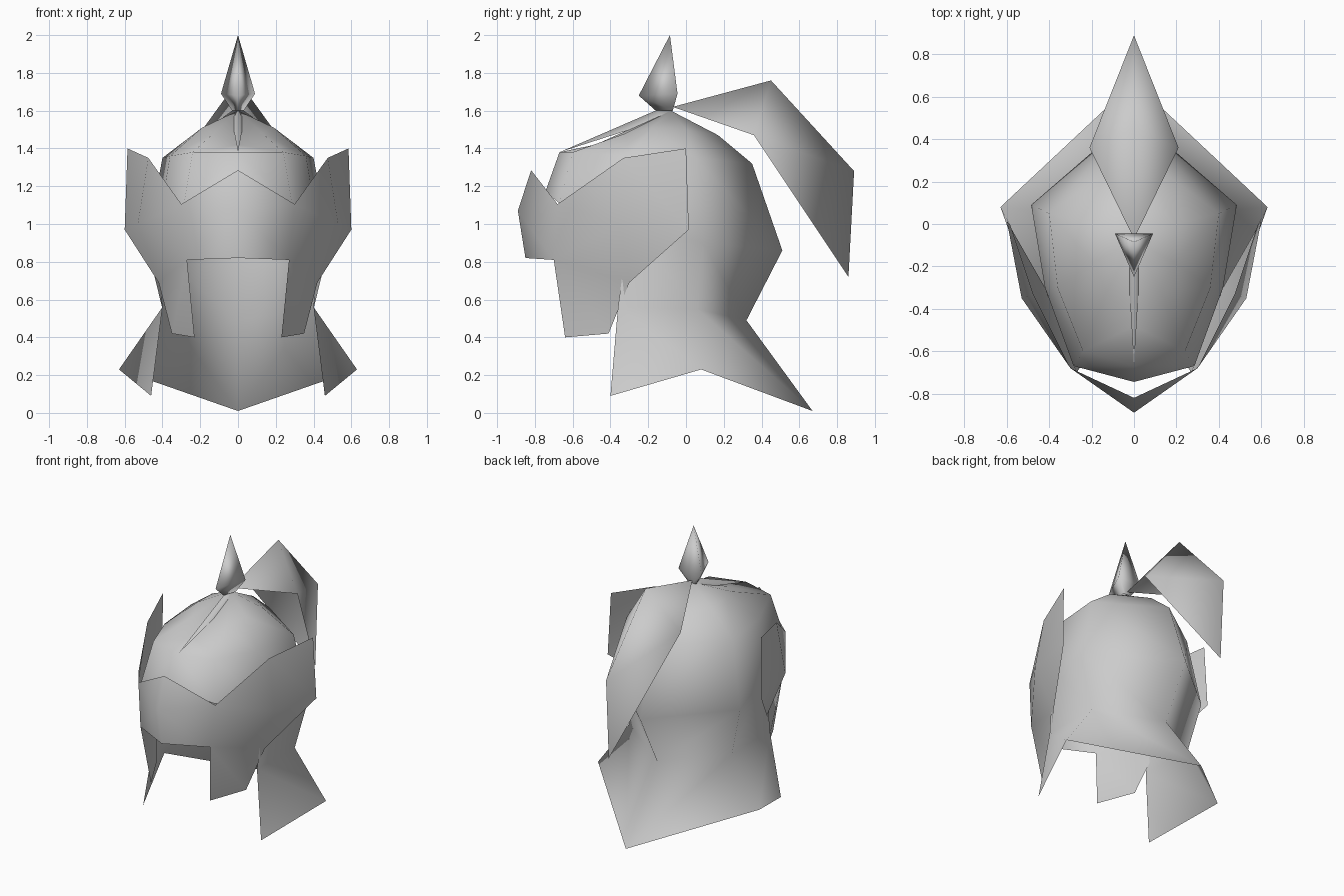
import bpy
import bmesh
from mathutils import Vector

cube = bpy.data.objects.get("Cube")
if cube:
    bpy.data.objects.remove(cube, do_unlink=True)

steel = bpy.data.materials.new("grey steel")
steel.use_nodes = True
GREY = (0.6, 0.6, 0.6, 1.0)
steel.diffuse_color = GREY
steel.node_tree.nodes["Principled BSDF"].inputs["Base Color"].default_value = GREY


def half_shell(name, verts, faces, inside):
    """Build the +x half of a sheet, face it away from a point, mirror it."""
    bm = bmesh.new()
    vs = [bm.verts.new(v) for v in verts]
    for f in faces:
        bm.faces.new([vs[i] for i in f])
    bmesh.ops.recalc_face_normals(bm, faces=bm.faces[:])
    bm.normal_update()
    ref = Vector(inside)
    side = sum(f.normal.dot(f.calc_center_median() - ref) * f.calc_area() for f in bm.faces)
    if side < 0:
        bmesh.ops.reverse_faces(bm, faces=bm.faces[:])
    for f in bm.faces:
        f.smooth = True
    me = bpy.data.meshes.new(name)
    bm.to_mesh(me)
    bm.free()
    me.materials.append(steel)
    ob = bpy.data.objects.new(name, me)
    bpy.context.collection.objects.link(ob)
    mod = ob.modifiers.new("mirror", 'MIRROR')
    mod.use_clip = True
    mod.merge_threshold = 0.001
    return ob


# Skull with flared neck guard: rings from front centre to back centre
skull = [(0, -0.08, 1.60)]
skull += [(0, -0.48, 1.42), (0.13, -0.32, 1.48), (0.19, -0.18, 1.51), (0.20, 0.0, 1.50), (0, 0.17, 1.47)]
skull += [(0, -0.67, 1.38), (0.24, -0.60, 1.38), (0.36, -0.30, 1.36), (0.40, 0.05, 1.35), (0, 0.35, 1.32)]
skull += [(0, -0.745, 1.17), (0.285, -0.67, 1.11), (0.42, -0.30, 1.0), (0.485, 0.09, 0.90), (0, 0.51, 0.86)]
skull += [(0.40, -0.36, 0.56), (0.40, 0.06, 0.55), (0, 0.32, 0.49)]
skull += [(0.46, -0.40, 0.09), (0.63, 0.08, 0.23), (0, 0.67, 0.01)]
faces = [(0, i, i + 1) for i in range(1, 5)]
for r in (1, 6):
    faces += [(i, i + 1, i + 6, i + 5) for i in range(r, r + 4)]
for r in (13, 16):
    faces += [(i, i + 1, i + 4, i + 3) for i in range(r, r + 2)]
half_shell("skull_and_neck_guard", skull, faces, (0, 0, 0.95))

# Visor with cheek plates
visor = [(0, -0.82, 1.285), (0, -0.89, 1.07), (0, -0.85, 0.82),
         (0.30, -0.68, 1.105), (0.27, -0.70, 0.81), (0.23, -0.64, 0.40),
         (0.475, -0.33, 1.35), (0.53, -0.35, 1.0), (0.42, -0.30, 0.69), (0.35, -0.41, 0.42),
         (0.585, 0.0, 1.40), (0.60, 0.015, 0.97)]
half_shell("visor", visor,
           [(0, 1, 3), (1, 2, 4, 3), (3, 7, 6), (3, 4, 7), (4, 8, 7),
            (4, 5, 9, 8), (6, 7, 11, 10), (7, 8, 11)], (0, 0, 0.9))

# Pointed finial
finial = [(0, -0.085, 2.0), (0, -0.25, 1.68), (0.09, -0.045, 1.69), (0, -0.045, 1.69),
          (0, -0.16, 1.60), (0.03, -0.07, 1.60), (0, -0.07, 1.60)]
half_shell("finial", finial,
           [(0, 1, 2), (0, 2, 3), (1, 4, 5, 2), (2, 5, 6, 3)], (0, -0.1, 1.7))

# Tapered ridge running forward from the finial
ridge = [(0, -0.15, 1.605), (0.032, -0.14, 1.55), (0, -0.67, 1.38), (0, -0.07, 1.60)]
half_shell("crest_ridge", ridge, [(0, 2, 1), (0, 1, 3)], (0, -0.25, 1.45))

# Swept plume, open underneath
plume = [(0, -0.07, 1.62), (0.21, 0.36, 1.47), (0, 0.45, 1.76), (0, 0.89, 1.28), (0, 0.86, 0.72)]
half_shell("plume", plume, [(0, 1, 2), (1, 3, 2), (1, 4, 3)], (0, 0.3, 1.2))
